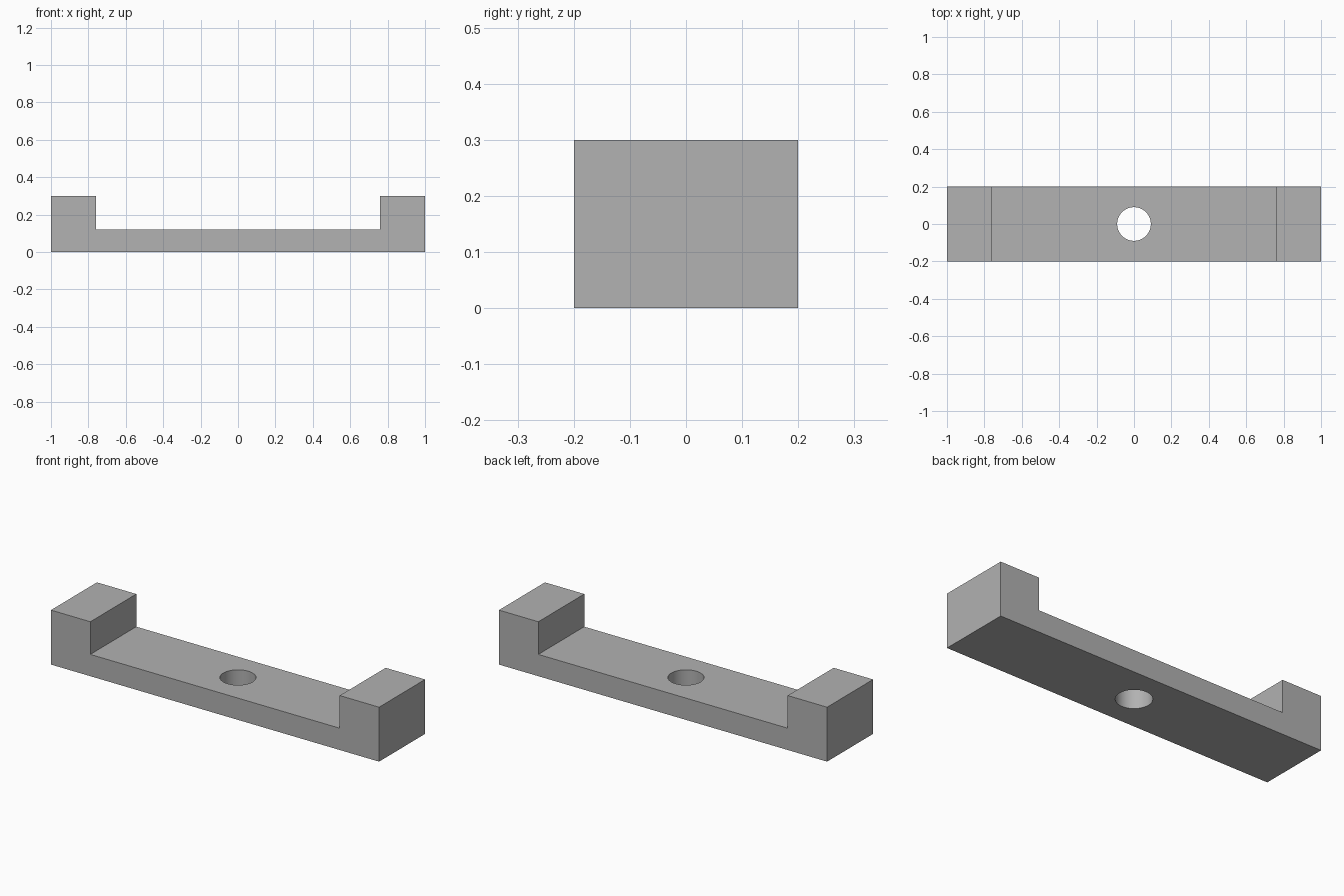
import bpy
import bmesh

cube = bpy.data.objects.get("Cube")
if cube:
    bpy.data.objects.remove(cube, do_unlink=True)

HALF_LENGTH, HALF_WIDTH = 1.0, 0.2
HEIGHT, FLOOR, INNER = 0.3, 0.12, 0.76
HOLE_RADIUS = 0.09

grey = bpy.data.materials.new("plain grey")
grey.use_nodes = True
colour = (0.445, 0.445, 0.445, 1)
grey.diffuse_color = colour
grey.node_tree.nodes["Principled BSDF"].inputs["Base Color"].default_value = colour

# Bracket: mirrored U-shaped side profile, extruded from front to back
half = [(HALF_LENGTH, 0), (HALF_LENGTH, HEIGHT), (INNER, HEIGHT), (INNER, FLOOR)]
profile = half + [(-x, z) for x, z in reversed(half)]
bm = bmesh.new()
face = bm.faces.new([bm.verts.new((x, -HALF_WIDTH, z)) for x, z in profile])
result = bmesh.ops.extrude_face_region(bm, geom=[face])
moved = [v for v in result["geom"] if isinstance(v, bmesh.types.BMVert)]
bmesh.ops.translate(bm, verts=moved, vec=(0, 2 * HALF_WIDTH, 0))
bmesh.ops.recalc_face_normals(bm, faces=bm.faces)
mesh = bpy.data.meshes.new("bracket")
bm.to_mesh(mesh)
bm.free()
mesh.materials.append(grey)
bracket = bpy.data.objects.new("bracket", mesh)
bpy.context.collection.objects.link(bracket)

# Round through hole in the middle of the floor
bpy.ops.mesh.primitive_cylinder_add(vertices=64, radius=HOLE_RADIUS, depth=1)
cutter = bpy.context.object
cutter.name = "hole_cutter"
cutter.hide_render = True
cutter.data.materials.append(grey)

bpy.ops.object.select_all(action="DESELECT")
bracket.select_set(True)
bpy.context.view_layer.objects.active = bracket
cut = bracket.modifiers.new("hole", "BOOLEAN")
cut.operation = "DIFFERENCE"
cut.solver = "EXACT"
cut.object = cutter
bpy.ops.object.modifier_apply(modifier=cut.name)
bpy.data.objects.remove(cutter, do_unlink=True)
bpy.ops.object.shade_smooth_by_angle()
